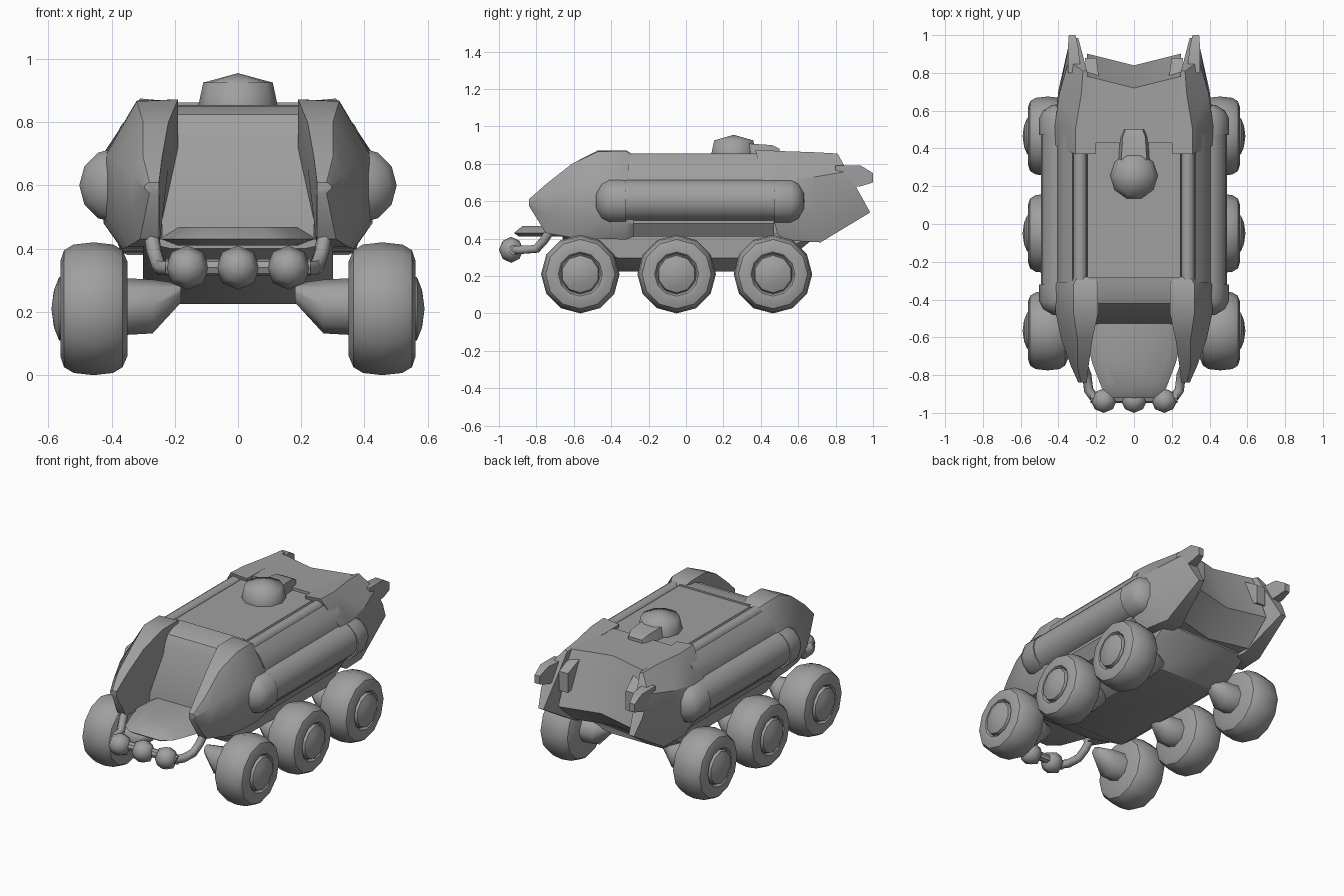
import bpy, bmesh
from math import sin, cos, pi, radians
from mathutils import Vector

cube = bpy.data.objects.get("Cube")
if cube:
    bpy.data.objects.remove(cube, do_unlink=True)

grey = bpy.data.materials.new("plain grey")
grey.use_nodes = True
grey.diffuse_color = (0.35, 0.35, 0.35, 1)
grey.node_tree.nodes["Principled BSDF"].inputs["Base Color"].default_value = grey.diffuse_color


def finish(name, bm, mirror=False, angle=35):
    """Turn a bmesh into an object, smooth except at sharp edges."""
    bmesh.ops.remove_doubles(bm, verts=bm.verts, dist=0.0005)
    bmesh.ops.recalc_face_normals(bm, faces=bm.faces)
    for f in bm.faces:
        f.smooth = True
    for e in bm.edges:
        e.smooth = e.calc_face_angle(0) < radians(angle)
    me = bpy.data.meshes.new(name)
    bm.to_mesh(me)
    bm.free()
    me.materials.append(grey)
    ob = bpy.data.objects.new(name, me)
    bpy.context.collection.objects.link(ob)
    if mirror:
        ob.modifiers.new("mirror", 'MIRROR')


def loft(name, rings, mirror=False, angle=35):
    """Skin closed rings of 3D points and cap both ends."""
    bm = bmesh.new()
    vs = [[bm.verts.new(p) for p in ring] for ring in rings]
    n = len(rings[0])
    for a, b in zip(vs, vs[1:]):
        for i in range(n):
            j = (i + 1) % n
            bm.faces.new((a[i], a[j], b[j], b[i]))
    bm.faces.new(vs[0])
    bm.faces.new(vs[-1])
    finish(name, bm, mirror, angle)


def lathe(name, profile, centre, axis, sides=12, mirror=False, angle=35):
    """Revolve (distance along axis, radius) pairs about the x, y or z axis."""
    k = "xyz".index(axis)
    rings = []
    for t, r in profile:
        ring = []
        for s in range(sides):
            a = 2 * pi * s / sides
            p = Vector(centre)
            p[k] += t
            p[(k + 1) % 3] += r * (sin(a) if k == 0 else cos(a))
            p[(k + 2) % 3] += r * (cos(a) if k == 0 else sin(a))
            ring.append(p)
        rings.append(ring)
    loft(name, rings, mirror, angle)


def section(xz, y_top, y_bottom):
    """Cross-section whose y leans between a top and a bottom value."""
    zs = [z for _, z in xz]
    lo, hi = min(zs), max(zs)
    return [(x, y_bottom + (y_top - y_bottom) * (z - lo) / (hi - lo), z) for x, z in xz]


def both(half):
    return half + [(-x, z) for x, z in reversed(half)]


def slab(name, yz, width, sweep=0.0):
    """Side profile spread across x, optionally swept back toward the edges."""
    loft(name, [[(x, y + abs(x) * sweep * (y > 0.5), z) for y, z in yz]
                for x in (-width, 0, width)])


# Main hull between the shoulder armour
hull = both([(0.245, 0.845), (0.255, 0.81), (0.32, 0.81), (0.325, 0.835), (0.37, 0.79),
             (0.405, 0.72), (0.41, 0.48), (0.36, 0.41)])
loft("hull", [section(hull, y, y) for y in (-0.31, 0.47)])
lathe("deck_rail", [(-0.34, 0.036), (0.42, 0.036)], (0.285, 0, 0.82), 'y', 12, True)

# Windscreen, brow and nose
slab("windscreen", [(-0.28, 0.855), (-0.36, 0.85), (-0.42, 0.825), (-0.45, 0.775),
                    (-0.53, 0.46), (-0.53, 0.41), (-0.28, 0.41)], 0.24)
plan = both([(0.25, -0.50), (0.25, -0.62), (0.22, -0.74), (0.17, -0.87), (0.11, -0.92)])
loft("nose_plate", [[(x * 0.8, y * 0.97, 0.41) for x, y in plan],
                    [(x, y, 0.43) for x, y in plan],
                    [(x * 0.75, y * 0.95, 0.468) for x, y in plan]])

# Front shoulder armour
front = [
    (-0.28, [(0.21, 0.845), (0.30, 0.845), (0.41, 0.70), (0.42, 0.48), (0.37, 0.41), (0.25, 0.41), (0.21, 0.72)]),
    (-0.32, [(0.19, 0.872), (0.32, 0.868), (0.42, 0.70), (0.425, 0.48), (0.365, 0.395), (0.25, 0.395), (0.19, 0.72)]),
    (-0.47, [(0.19, 0.872), (0.32, 0.866), (0.415, 0.70), (0.415, 0.49), (0.365, 0.40), (0.25, 0.40), (0.19, 0.72)]),
    (-0.61, [(0.22, 0.80), (0.30, 0.80), (0.385, 0.68), (0.385, 0.51), (0.35, 0.405), (0.25, 0.405), (0.22, 0.66)]),
    (-0.75, [(0.24, 0.69), (0.30, 0.69), (0.335, 0.63), (0.335, 0.53), (0.31, 0.43), (0.25, 0.43), (0.245, 0.60)]),
    (-0.84, [(0.25, 0.61), (0.28, 0.61), (0.295, 0.60), (0.295, 0.59), (0.28, 0.575), (0.25, 0.575), (0.25, 0.59)]),
]
loft("front_shoulder", [section(r, y, y) for y, r in front], True)

# Rear shoulder armour and sloped tail
rear = [
    (0.37, 0.49, [(0.20, 0.865), (0.31, 0.875), (0.415, 0.71), (0.415, 0.52), (0.37, 0.42), (0.24, 0.42)]),
    (0.50, 0.54, [(0.20, 0.862), (0.31, 0.868), (0.42, 0.71), (0.42, 0.52), (0.37, 0.39), (0.24, 0.39)]),
    (0.68, 0.72, [(0.22, 0.855), (0.28, 0.862), (0.395, 0.73), (0.40, 0.54), (0.35, 0.38), (0.24, 0.38)]),
    (0.81, 0.985, [(0.25, 0.85), (0.27, 0.855), (0.345, 0.76), (0.35, 0.64), (0.33, 0.54), (0.295, 0.54)]),
]
loft("rear_shoulder", [section(r, a, b) for a, b, r in rear], True)
slab("tail", [(0.43, 0.862), (0.72, 0.855), (0.84, 0.54), (0.68, 0.40), (0.43, 0.40)], 0.25, 0.25)


def tapered(name, ends):
    """Box with changing section along y; each entry is y, x0, x1, z0, z1."""
    loft(name, [[(a, y, c), (b, y, c), (b, y, d), (a, y, d)] for y, a, b, c, d in ends], True)


tapered("tail_prong", [(0.80, 0.28, 0.35, 0.67, 0.79), (0.935, 0.295, 0.35, 0.68, 0.79),
                       (1.0, 0.31, 0.345, 0.70, 0.75)])
tapered("tail_lamp", [(0.78, 0.185, 0.25, 0.66, 0.81), (0.88, 0.20, 0.26, 0.63, 0.75)])

# Side tanks with rounded end caps
lathe("side_tank", [(-0.34, 0.112), (0.50, 0.112)], (0.38, 0, 0.605), 'y', 20, True)
for name, y, d in (("tank_cap_front", -0.32, -1), ("tank_cap_rear", 0.47, 1)):
    lathe(name, [(0, 0.10), (0, 0.12), (d * 0.09, 0.12), (d * 0.13, 0.10), (d * 0.16, 0.05), (d * 0.165, 0)],
          (0.382, y, 0.60), 'y', 12, True)

# Turret and its rear neck
lathe("turret", [(-0.03, 0.126), (0, 0.126), (0.075, 0.11), (0.105, 0)], (0, 0.255, 0.85), 'z', 10, angle=70)
loft("turret_neck", [section(both([(w, h), (w + 0.015, 0.84)]), y, y)
                     for y, w, h in ((0.30, 0.07, 0.91), (0.46, 0.06, 0.90), (0.50, 0.045, 0.88))])

# Chassis tub with raked ends
loft("chassis", [section(both([(0.30, 0.43), (0.30, min(b + 0.07, 0.42)), (0.21, b)]), y, y)
                 for y, b in ((-0.66, 0.40), (-0.36, 0.225), (0.47, 0.225), (0.67, 0.39))])

# Wheels, hubs and axle knuckles
tyre = [(0.35, 0), (0.35, 0.15), (0.365, 0.185), (0.395, 0.203), (0.456, 0.21), (0.52, 0.203),
        (0.55, 0.185), (0.562, 0.15), (0.56, 0.118), (0.545, 0.108)]
hub = [(0.54, 0.107), (0.566, 0.10), (0.582, 0.06), (0.59, 0)]
for y, place in ((-0.565, "front"), (-0.05, "middle"), (0.465, "rear")):
    lathe(place + "_wheel", tyre, (0, y, 0.21), 'x', 12, True)
    lathe(place + "_hub", hub, (0, y, 0.21), 'x', 10, True)
    loft(place + "_knuckle", [[(x, y + r * cos(pi * s / 4), z + r * sin(pi * s / 4)) for s in range(8)]
                              for x, z, r in ((0.18, 0.26, 0.03), (0.27, 0.217, 0.085), (0.36, 0.217, 0.09))],
         True, 60)

# Headlamps on a cross bar, held by bent brackets
for x, place in ((-0.16, "right"), (0, "middle"), (0.16, "left")):
    lathe(place + "_headlamp", [(-0.065, 0), (-0.045, 0.048), (0, 0.07), (0.045, 0.048), (0.065, 0)],
          (x, -0.935, 0.34), 'y', 8, angle=60)
lathe("lamp_bar", [(-0.23, 0.027), (0.23, 0.027)], (0, -0.92, 0.34), 'x', 8)
for side, place in ((-1, "right"), (1, "left")):
    cu = bpy.data.curves.new(place + "_lamp_bracket", 'CURVE')
    cu.dimensions = '3D'
    cu.bevel_depth = 0.025
    cu.bevel_resolution = 1
    cu.use_fill_caps = True
    sp = cu.splines.new('POLY')
    path = [(0.21, -0.92, 0.34), (0.24, -0.88, 0.34), (0.25, -0.80, 0.345), (0.265, -0.76, 0.39), (0.275, -0.72, 0.45)]
    sp.points.add(len(path) - 1)
    for pt, (x, y, z) in zip(sp.points, path):
        pt.co = (side * x, y, z, 1)
    cu.materials.append(grey)
    bpy.context.collection.objects.link(bpy.data.objects.new(cu.name, cu))
